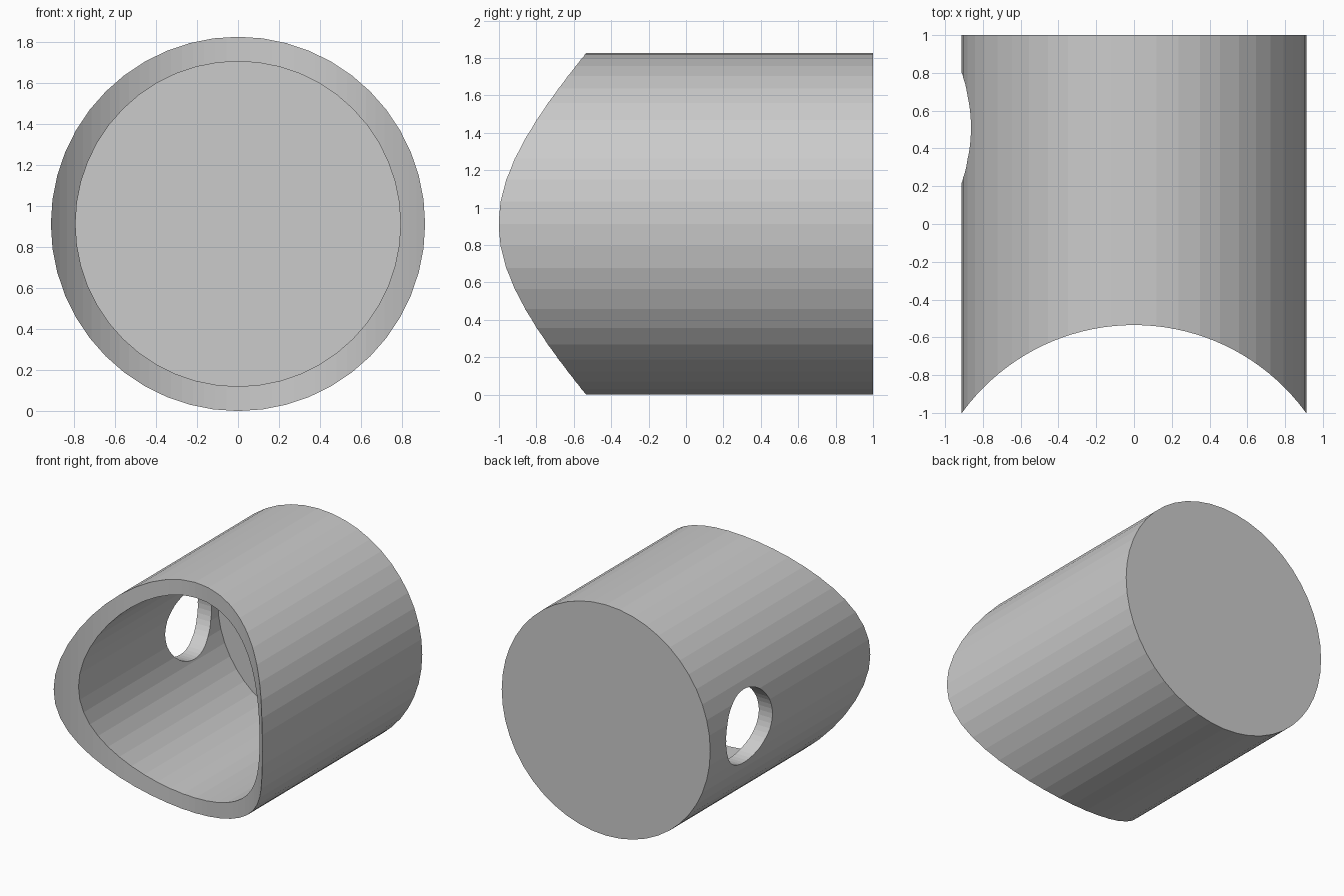
import bpy
from math import pi

if "Cube" in bpy.data.objects:
    bpy.data.objects.remove(bpy.data.objects["Cube"])

R, WALL = 0.9125, 0.12
ZC = R                      # tube axis height


def cylinder(name, radius, length, centre, rot, sides):
    bpy.ops.mesh.primitive_cylinder_add(vertices=sides, radius=radius, depth=length,
                                        location=centre, rotation=rot)
    ob = bpy.context.object
    ob.name = name
    return ob


def along_y(name, radius, y0, y1, sides):
    return cylinder(name, radius, y1 - y0, (0, (y0 + y1) / 2, ZC), (pi / 2, 0, 0), sides)


# closed-back tube body
body = along_y("tube_body", R, -1, 1, 48)

# bore, concave saddle mouth, and round hole in the left wall
saddle_r = 1.125
cutters = [
    along_y("bore_cutter", R - WALL, -1.5, 1 - WALL, 48),
    cylinder("saddle_cutter", saddle_r, 3, (0, -0.535 - saddle_r, ZC), (0, 0, 0), 128),
    cylinder("side_hole_cutter", 0.29, 0.8, (-0.9, 0.51, ZC), (0, pi / 2, 0), 48),
]

# carve and bake each cut, then drop the cutter
bpy.context.view_layer.objects.active = body
for cutter in cutters:
    cutter.hide_render = True
    mod = body.modifiers.new(cutter.name, 'BOOLEAN')
    mod.operation = 'DIFFERENCE'
    mod.solver = 'EXACT'
    mod.object = cutter
    bpy.ops.object.modifier_apply(modifier=mod.name)
for cutter in cutters:
    bpy.data.objects.remove(cutter, do_unlink=True)
